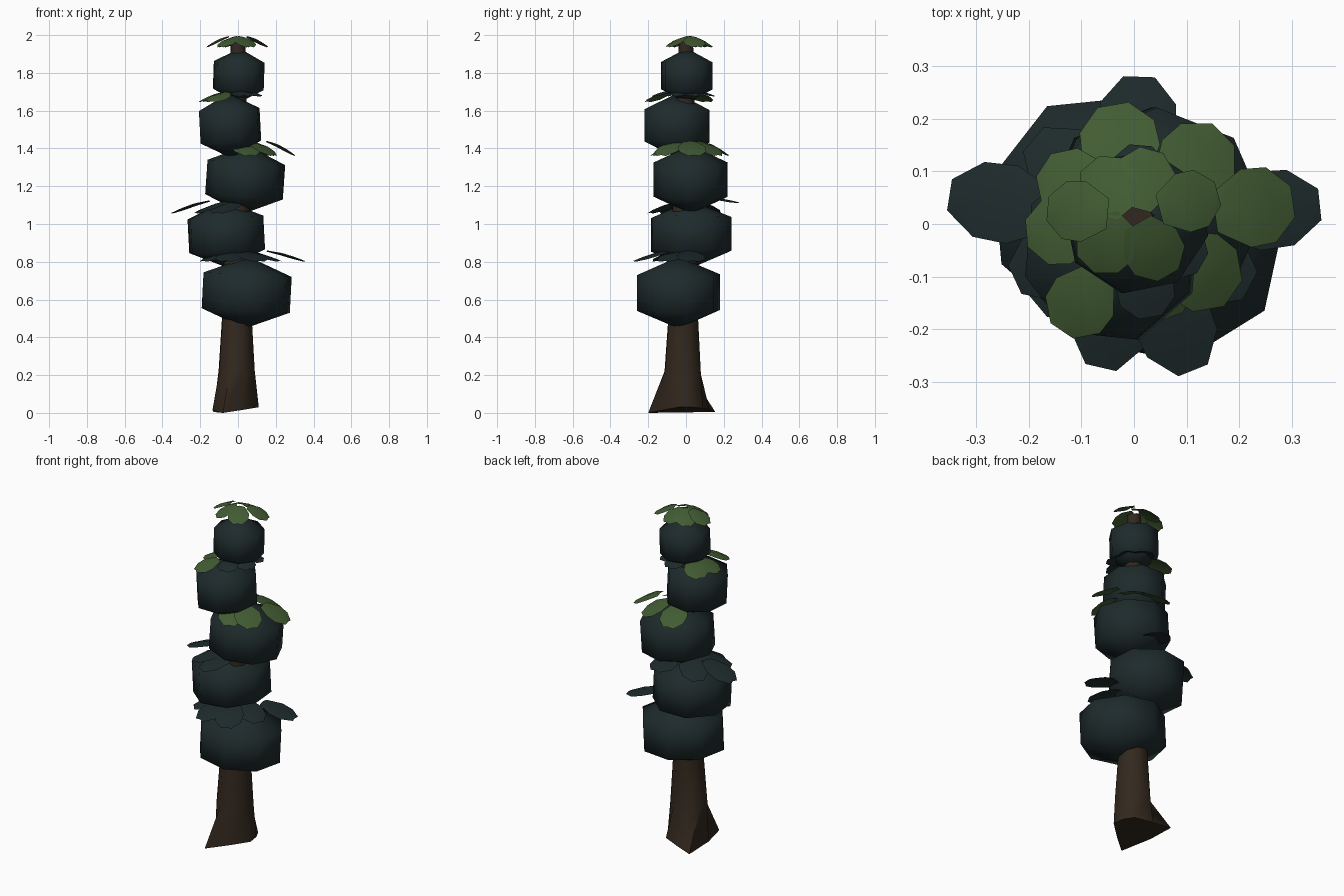
import bpy, bmesh, math
from mathutils import Matrix, Vector

if "Cube" in bpy.data.objects:
    bpy.data.objects.remove(bpy.data.objects["Cube"])


def material(name, rgb):
    m = bpy.data.materials.new(name)
    m.diffuse_color = (*rgb, 1)
    m.use_nodes = True
    m.node_tree.nodes["Principled BSDF"].inputs["Base Color"].default_value = m.diffuse_color
    return m


BARK = material("brown bark", (0.032, 0.021, 0.013))
DARK = material("dark teal foliage", (0.013, 0.0235, 0.025))
GREEN = material("leaf green", (0.054, 0.106, 0.033))


def finish(name, bm, mat, smooth=True):
    me = bpy.data.meshes.new(name)
    bm.to_mesh(me)
    bm.free()
    me.materials.append(mat)
    for p in me.polygons:
        p.use_smooth = smooth
    ob = bpy.data.objects.new(name, me)
    bpy.context.collection.objects.link(ob)
    return ob


# Trunk: uneven flared foot, then tapering eight-sided rings
bm = bmesh.new()
foot = [(0.11, -0.04, 0.03), (0.10, 0.03, 0.03), (0.07, 0.09, 0.025), (-0.03, 0.125, 0.015),
        (-0.13, 0.155, 0.005), (-0.135, -0.02, 0.015), (-0.08, -0.2, 0.0), (0.02, -0.12, 0.015)]
rings = [[bm.verts.new(p) for p in foot]]
for z, r in [(0.22, 0.102), (0.5, 0.084), (1.2, 0.065), (1.97, 0.04)]:
    f = (1.97 - z) / 1.97
    rings.append([bm.verts.new((-0.008 * f + r * math.cos(math.radians(340 + 45 * k)),
                                -0.02 * f + r * math.sin(math.radians(340 + 45 * k)), z))
                  for k in range(8)])
for a, b in zip(rings, rings[1:]):
    for k in range(8):
        bm.faces.new((a[k], a[(k + 1) % 8], b[(k + 1) % 8], b[k]))
bm.faces.new(rings[0][::-1])
bm.faces.new(rings[-1])
trunk = finish("trunk", bm, BARK)
bpy.context.view_layer.objects.active = trunk
trunk.select_set(True)
bpy.ops.object.shade_smooth_by_angle(angle=math.radians(60))

# Foliage blobs: centre, half sizes, tilt in degrees
blobs = [((0.046, -0.04, 0.637), (0.238, 0.223, 0.19), 3),
         ((-0.062, 0.028, 0.945), (0.21, 0.222, 0.178), -3),
         ((0.038, 0.025, 1.235), (0.206, 0.196, 0.182), 4),
         ((-0.042, -0.047, 1.52), (0.168, 0.18, 0.172), -3),
         ((0.004, 0.004, 1.785), (0.137, 0.138, 0.145), 2)]
for i, (c, s, tilt) in enumerate(blobs):
    bm = bmesh.new()
    bmesh.ops.create_uvsphere(bm, u_segments=8, v_segments=3, radius=1)
    k = 1 / 0.866
    m = (Matrix.Translation(c) @ Matrix.Rotation(math.radians(tilt), 4, 'Y')
         @ Matrix.Diagonal((s[0] * k, s[1] * k, s[2], 1))
         @ Matrix.Rotation(math.radians(11 + 17 * i), 4, 'Z'))
    bmesh.ops.transform(bm, matrix=m, verts=bm.verts)
    finish(f"foliage_blob_{i + 1}", bm, DARK)


def leaf(bm, centre, angle, reach, length, drop):
    """Thin drooping leaf, broad in the middle with a blunt tip."""
    a = math.radians(angle)
    out, side = Vector((math.cos(a), math.sin(a), 0)), Vector((-math.sin(a), math.cos(a), 0))
    width = min(length, 0.15)
    rows = []
    for t, w in [(0, 0.25), (0.4, 0.5), (0.72, 0.48), (1, 0.2)]:
        p = Vector(centre) + out * (reach - length * (1 - t)) - Vector((0, 0, drop * t ** 1.5))
        half = side * width * w
        sag = Vector((0, 0, 0.024 * w))
        rows.append([bm.verts.new(p - half - sag), bm.verts.new(p), bm.verts.new(p + half - sag)])
    for r, q in zip(rows, rows[1:]):
        for j in range(2):
            bm.faces.new((r[j], q[j], q[j + 1], r[j + 1]))


# Leaf clusters: name, material, centre, leaf length, droop, (angle, reach) of each leaf
clusters = [
    ("lower_leaves", DARK, (0, 0, 0.86), 0.2, 0.055,
     [(6, 0.355), (-28, 0.25), (-68, 0.3), (-103, 0.28), (-140, 0.24)]),
    ("middle_leaves", DARK, (0, 0, 1.125), 0.2, 0.065,
     [(171, 0.355), (140, 0.25), (205, 0.25), (240, 0.22)]),
    ("middle_back_leaf", DARK, (0, 0, 1.145), 0.18, 0.03, [(88, 0.28)]),
    ("upper_leaves", GREEN, (0, 0, 1.44), 0.15, 0.075,
     [(8, 0.305), (45, 0.24), (-35, 0.23), (-70, 0.19), (100, 0.23)]),
    ("high_leaves", GREEN, (0, 0, 1.70), 0.13, 0.05,
     [(236, 0.245), (185, 0.205), (147, 0.205)]),
    ("high_dark_leaves", DARK, (0, 0, 1.71), 0.11, 0.03,
     [(85, 0.15), (30, 0.14), (-30, 0.15), (-80, 0.18)]),
    ("crown_leaves", GREEN, (0, 0.015, 1.995), 0.115, 0.055,
     [(15, 0.165), (75, 0.13), (130, 0.13), (175, 0.165), (225, 0.13), (300, 0.13)]),
]
for name, mat, c, length, drop, leaves in clusters:
    bm = bmesh.new()
    for ang, reach in leaves:
        leaf(bm, c, ang, reach, length, drop)
    finish(name, bm, mat)
